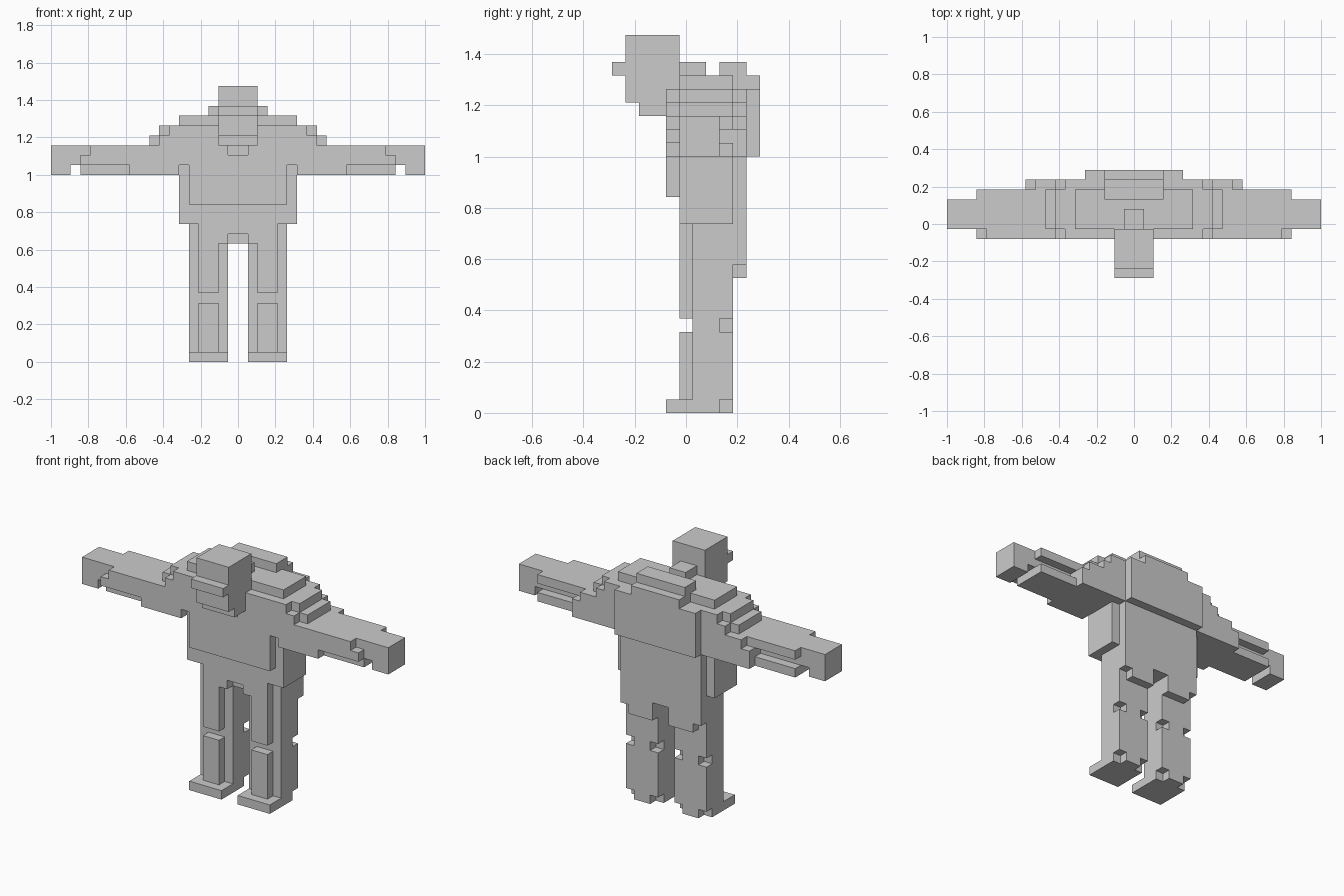
import bpy, bmesh
from mathutils import Vector

if "Cube" in bpy.data.objects:
    bpy.data.objects.remove(bpy.data.objects["Cube"])

U = 1 / 19          # one block; the figure is 38 blocks wide
DEPTH = 11          # blocks from front to back

grey = bpy.data.materials.new("plain_grey")
grey.diffuse_color = (0.6, 0.6, 0.6, 1)
grey.use_nodes = True
grey.node_tree.nodes["Principled BSDF"].inputs["Base Color"].default_value = grey.diffuse_color


def cells(box):
    x0, x1, y0, y1, z0, z1 = box
    return {(x, y, z) for x in range(x0, x1) for y in range(y0, y1) for z in range(z0, z1)}


def blocks(add, cut=(), mirror=False):
    """Fill boxes, cut others away, optionally reflect in x."""
    filled = set().union(*[cells(b) for b in add]) - set().union(*[cells(b) for b in cut])
    return {(-1 - x, y, z) for x, y, z in filled} if mirror else filled


def surface(name, own, everything):
    """Skin the blocks, leaving out faces hidden inside the figure."""
    bm = bmesh.new()
    for c in own:
        for axis in range(3):
            for side in (0, 1):
                n = list(c)
                n[axis] += 2 * side - 1
                if tuple(n) in everything:
                    continue
                a, b = (axis + 1) % 3, (axis + 2) % 3
                corners = []
                for da, db in ((0, 0), (1, 0), (1, 1), (0, 1)):
                    p = Vector(c)
                    p[axis] += side
                    p[a] += da
                    p[b] += db
                    p.y -= DEPTH / 2
                    corners.append(bm.verts.new(p * U))
                bm.faces.new(corners if side else corners[::-1])
    bmesh.ops.remove_doubles(bm, verts=bm.verts, dist=U / 100)
    bmesh.ops.dissolve_limit(bm, angle_limit=0.01, verts=bm.verts, edges=bm.edges)
    me = bpy.data.meshes.new(name)
    bm.to_mesh(me)
    bm.free()
    me.materials.append(grey)
    bpy.context.collection.objects.link(bpy.data.objects.new(name, me))


parts = {}

# Head with brow ridge, set back chin and neck stub
parts["head"] = blocks([
    (-2, 2, 1, 5, 23, 28),
    (-2, 2, 0, 1, 25, 26),
    (-2, 2, 2, 5, 22, 23),
    (-1, 1, 5, 7, 25, 26),
])

# Torso: waist, flanks, chest, shoulder tiers, upper back and hump
parts["torso"] = blocks([
    (-5, 5, 5, 10, 14, 24),
    (-6, 6, 5, 9, 14, 20),
    (-5, 5, 4, 5, 16, 24),
    (-6, 6, 5, 9, 24, 25),
    (-5, 5, 10, 11, 19, 24),
    (-3, 3, 8, 11, 24, 25),
    (-3, 3, 8, 10, 25, 26),
], cut=[(-1, 1, 4, 5, 21, 22)])

# Hips, crotch and seat
parts["hips"] = blocks([
    (-5, 5, 6, 9, 13, 14),
    (-1, 1, 6, 9, 12, 13),
    (-2, 2, 5, 6, 13, 14),
    (-5, 5, 9, 10, 12, 14),
])

# Arm: core, hand, front and back muscle layers, stepped shoulder
arm = dict(add=[
    (5, 19, 5, 8, 20, 22),
    (5, 16, 5, 8, 19, 20),
    (17, 19, 5, 8, 19, 20),
    (5, 16, 8, 9, 19, 22),
    (5, 15, 4, 5, 21, 22),
    (5, 16, 4, 5, 20, 21),
    (6, 11, 4, 5, 19, 20),
    (5, 10, 9, 10, 19, 22),
    (10, 11, 9, 10, 19, 21),
    (5, 9, 5, 9, 22, 23),
    (5, 8, 4, 10, 22, 23),
    (5, 8, 5, 9, 23, 24),
    (5, 7, 4, 10, 23, 24),
], cut=[(11, 16, 8, 9, 20, 21)])

# Leg: column, thigh and shin fronts, foot, seat, knee and heel notches
leg = dict(add=[
    (1, 5, 6, 9, 0, 13),
    (2, 4, 5, 6, 7, 14),
    (1, 2, 5, 6, 12, 14),
    (2, 4, 5, 6, 1, 6),
    (1, 5, 4, 6, 0, 1),
    (1, 5, 9, 10, 11, 12),
    (1, 4, 9, 10, 10, 11),
], cut=[(x, x + 1, 8, 9, z, z + 1) for x in (1, 4) for z in (0, 6)])

for side, flip in (("right", False), ("left", True)):
    parts[side + "_arm"] = blocks(**arm, mirror=flip)
    parts[side + "_leg"] = blocks(**leg, mirror=flip)

everything = set().union(*parts.values())
used = set()
for name, own in parts.items():
    surface(name, own - used, everything)
    used |= own
